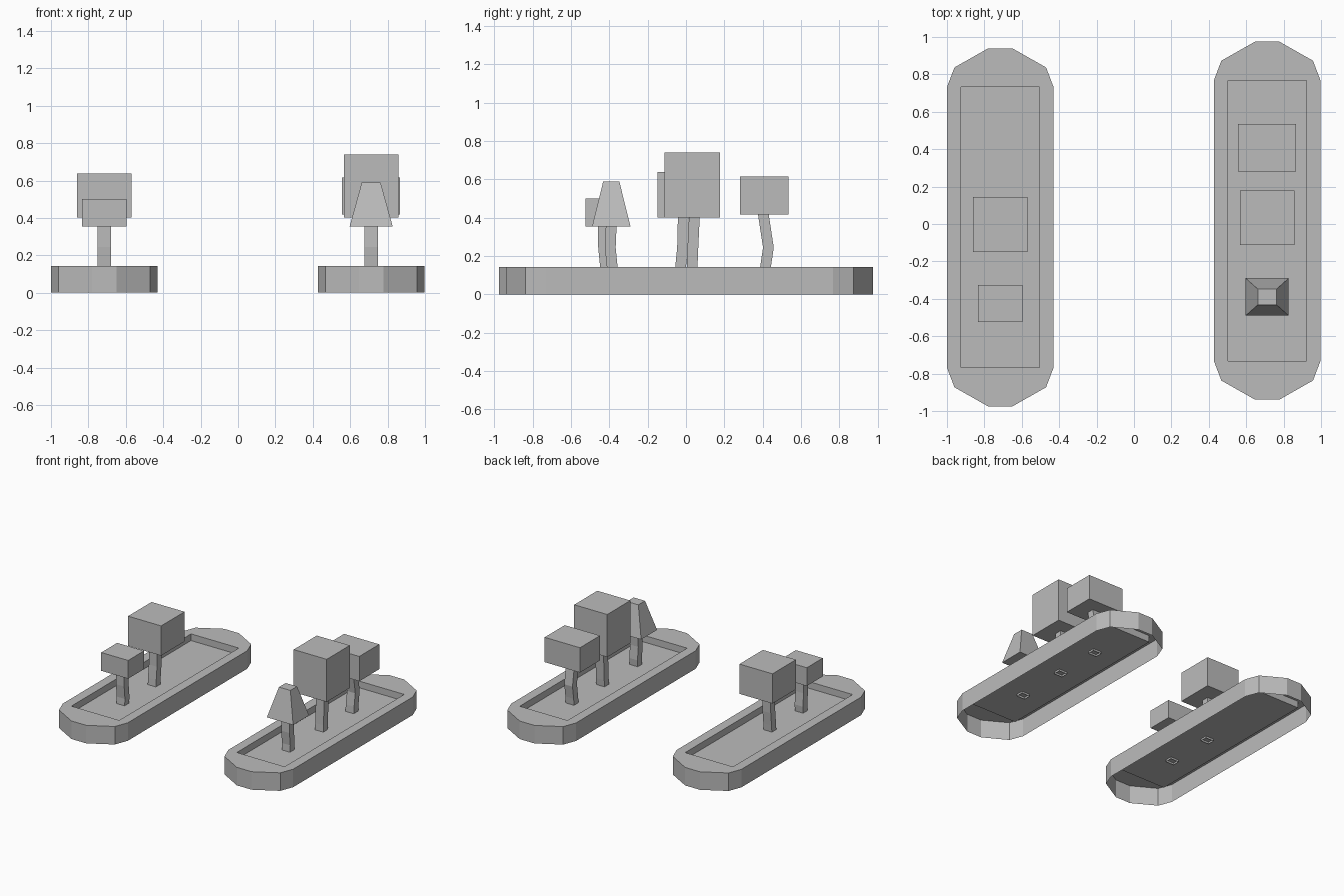
import bpy, bmesh

cube = bpy.data.objects.get("Cube")
if cube:
    bpy.data.objects.remove(cube, do_unlink=True)

grey = bpy.data.materials.new("plain_grey")
grey.use_nodes = True
grey.diffuse_color = (0.5, 0.5, 0.5, 1)
grey.node_tree.nodes["Principled BSDF"].inputs["Base Color"].default_value = (0.5, 0.5, 0.5, 1)

RIM, FLOOR = 0.143, 0.09


def finish(bm, name):
    mesh = bpy.data.meshes.new(name)
    bm.to_mesh(mesh)
    bm.free()
    mesh.materials.append(grey)
    obj = bpy.data.objects.new(name, mesh)
    bpy.context.collection.objects.link(obj)
    return obj


def ring(bm, points, z):
    return [bm.verts.new((x, y, z)) for x, y in points]


def bridge(bm, a, b):
    # walls between two matching closed rings
    n = len(a)
    for i in range(n):
        j = (i + 1) % n
        bm.faces.new((a[i], a[j], b[j], b[i]))


def rectangle(x, y, hx, hy):
    return [(x + hx, y + hy), (x - hx, y + hy), (x - hx, y - hy), (x + hx, y - hy)]


def planter(name, cx, cy):
    # open-bottomed shell with a sunken rectangular bed
    quarter = [(0.285, 0.75), (0.245, 0.855), (0.065, 0.957)]
    end = quarter + [(-x, y) for x, y in reversed(quarter)]
    outline = end + [(-x, -y) for x, y in end]
    outline = [(cx + x, cy + y) for x, y in outline]
    bed = rectangle(cx, cy, 0.21, 0.75)
    bm = bmesh.new()
    low, top = ring(bm, outline, 0), ring(bm, outline, RIM)
    inner, floor = ring(bm, bed, RIM), ring(bm, bed, FLOOR)
    bridge(bm, low, top)
    # rim: two rounded ends and two long sides
    bm.faces.new(top[:6] + [inner[1], inner[0]])
    bm.faces.new(top[6:] + [inner[3], inner[2]])
    bm.faces.new((top[5], top[6], inner[2], inner[1]))
    bm.faces.new((top[11], top[0], inner[0], inner[3]))
    bridge(bm, inner, floor)
    bm.faces.new(floor)
    finish(bm, name)


def trunk(name, x, path):
    # bent square stem, open at both ends
    bm = bmesh.new()
    rings = [ring(bm, rectangle(x, y, 0.036, 0.028), z) for y, z in path]
    for a, b in zip(rings, rings[1:]):
        bridge(bm, a, b)
    finish(bm, name)


def crown(name, x, y, half, z0, z1, top=None):
    # box, or tapered box when a smaller top is given
    bm = bmesh.new()
    a = ring(bm, rectangle(x, y, *half), z0)
    b = ring(bm, rectangle(x, y, *(top or half)), z1)
    bridge(bm, a, b)
    bm.faces.new(a[::-1])
    bm.faces.new(b)
    finish(bm, name)


LEFT, RIGHT = 0.712, -0.715
planter("left_planter", LEFT, 0.018)
planter("right_planter", RIGHT, -0.018)

# trees: name, x, stem y at base / bend / top, crown y, half size, bottom, top, taper
trees = [
    ("left_front_tree", LEFT, (-0.385, -0.395, -0.39), -0.39, (0.115, 0.1), 0.355, 0.59, (0.05, 0.042)),
    ("left_middle_tree", LEFT, (0.032, 0.036, 0.044), 0.033, (0.145, 0.145), 0.402, 0.74, None),
    ("left_back_tree", LEFT, (0.415, 0.43, 0.402), 0.408, (0.155, 0.126), 0.418, 0.615, None),
    ("right_front_tree", RIGHT, (-0.42, -0.43, -0.43), -0.425, (0.118, 0.1), 0.355, 0.5, None),
    ("right_middle_tree", RIGHT, (-0.028, -0.018, -0.014), -0.003, (0.145, 0.147), 0.402, 0.638, None),
]
for name, x, (y0, y1, y2), cy, half, z0, z1, taper in trees:
    trunk(name + "_trunk", x, [(y0 - 0.005, FLOOR - 0.015), (y0, RIM), (y1, 0.245), (y2, z0 + 0.01)])
    crown(name + "_crown", x, cy, half, z0, z1, taper)

# consistent outward faces on every part
for obj in bpy.context.collection.objects:
    if obj.type == "MESH" and obj.data.materials and obj.data.materials[0] == grey:
        bm = bmesh.new()
        bm.from_mesh(obj.data)
        bmesh.ops.recalc_face_normals(bm, faces=bm.faces)
        bm.to_mesh(obj.data)
        bm.free()
